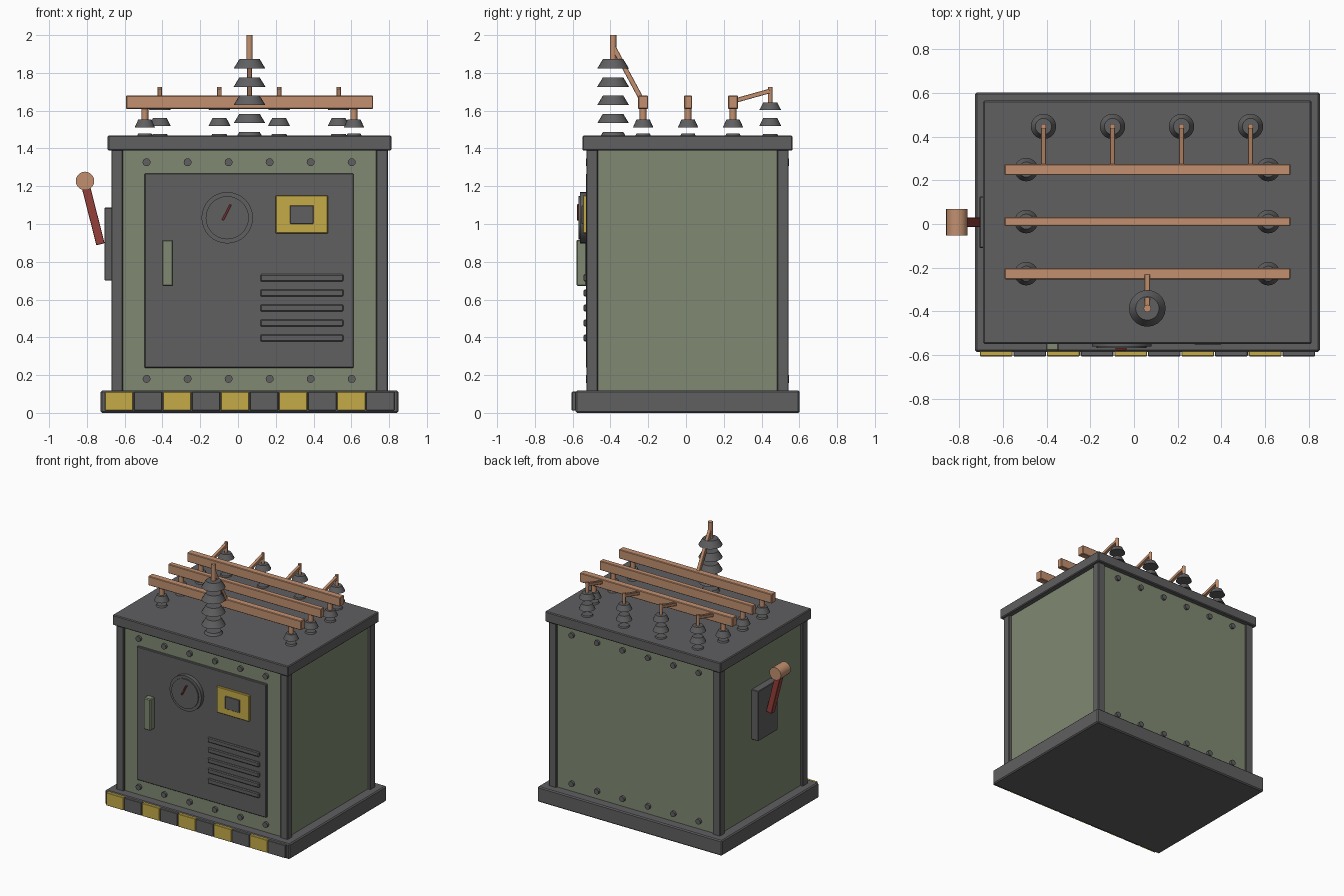
import bpy
from mathutils import Vector

cube = bpy.data.objects.get("Cube")
if cube:
    bpy.data.objects.remove(cube, do_unlink=True)


def material(name, rgb):
    m = bpy.data.materials.new(name)
    m.use_nodes = True
    m.diffuse_color = (*rgb, 1)
    m.node_tree.nodes["Principled BSDF"].inputs["Base Color"].default_value = (*rgb, 1)
    return m


GREY = material("dark grey", (0.115, 0.115, 0.12))
GREEN = material("sage green", (0.215, 0.255, 0.17))
COPPER = material("copper", (0.54, 0.28, 0.16))
YELLOW = material("warning yellow", (0.56, 0.41, 0.065))
RED = material("dull red", (0.30, 0.05, 0.042))


def finish(name, mat, bevel=0.0):
    ob = bpy.context.object
    ob.name = name
    ob.data.materials.append(mat)
    bpy.ops.object.transform_apply(location=False, rotation=False, scale=True)
    if bevel:
        mod = ob.modifiers.new("edge", "BEVEL")
        mod.width = bevel
        mod.segments = 1
    return ob


def box(name, x, y, z, mat, bevel=0.004):
    """Box from (min, max) ranges."""
    bpy.ops.mesh.primitive_cube_add(size=1, location=[sum(r) / 2 for r in (x, y, z)])
    bpy.context.object.scale = [r[1] - r[0] for r in (x, y, z)]
    return finish(name, mat, bevel)


def rod(name, a, b, r1, mat, r2=None, sides=20):
    """Cylinder or frustum from a to b."""
    a, b = Vector(a), Vector(b)
    bpy.ops.mesh.primitive_cone_add(vertices=sides, radius1=r1, radius2=r1 if r2 is None else r2,
                                    depth=(b - a).length, location=(a + b) / 2)
    ob = bpy.context.object
    ob.rotation_euler = (b - a).to_track_quat("Z", "Y").to_euler()
    finish(name, mat)
    bpy.ops.object.shade_smooth_by_angle(angle=0.6)
    return ob


def bar(name, a, b, size, mat):
    """Square-section bar from a to b."""
    a, b = Vector(a), Vector(b)
    bpy.ops.mesh.primitive_cube_add(size=1, location=(a + b) / 2)
    ob = bpy.context.object
    ob.scale = (size, size, (b - a).length)
    ob.rotation_euler = (b - a).to_track_quat("Z", "Y").to_euler()
    return finish(name, mat, 0.002)


def insulator(name, x, y, count, radius, height, pitch, top, stem):
    """Stack of tapered sheds, ending in a copper terminal."""
    for i in range(count):
        z = 1.437 + i * pitch
        rod(f"{name}_shed", (x, y, z), (x, y, z + height), radius, GREY, radius * 0.64)
    rod(f"{name}_terminal", (x, y, z + height / 2), (x, y, top), stem, COPPER, sides=12)


CX, CY = 0.061, 0.008

# Cabinet shell
box("base_plinth", (-0.727, 0.85), (-0.585, 0.602), (0, 0.118), GREY, 0.008)
box("cabinet_body", (-0.65, 0.772), (-0.512, 0.528), (0.1, 1.4), GREEN)
box("top_plate", (-0.69, 0.812), (-0.548, 0.564), (1.388, 1.468), GREY, 0.006)
for sx in (-1, 1):
    for sy in (-1, 1):
        px, py = CX + sx * 0.701, CY + sy * 0.505
        box("corner_post", (px - 0.031, px + 0.031), (py - 0.03, py + 0.03), (0.1, 1.4), GREY)

# Hazard strip on the plinth
step = 0.1537
for i in range(10):
    x0 = -0.707 + i * step
    box("hazard_block", (x0 + 0.002, x0 + step - 0.002), (-0.605, -0.58), (0.012, 0.112),
        GREY if i % 2 else YELLOW, 0.003)

# Bolts on front and back panels
for i in range(6):
    for z in (0.18, 1.327):
        x = -0.484 + i * 0.2172
        rod("front_bolt", (x, -0.505, z), (x, -0.53, z), 0.021, GREY, sides=12)
        rod("back_bolt", (x, 0.52, z), (x, 0.546, z), 0.021, GREY, sides=12)

# Door and fittings
box("door", (-0.495, 0.612), (-0.53, -0.5), (0.238, 1.268), GREY)
box("door_handle", (-0.403, -0.343), (-0.58, -0.525), (0.672, 0.916), GREEN, 0.006)
for i in range(5):
    z = 0.397 + i * 0.0795
    box("vent_louver", (0.118, 0.558), (-0.542, -0.52), (z - 0.019, z + 0.019), GREY, 0.006)
GX, GZ = -0.057, 1.033
rod("gauge_rim", (GX, -0.52, GZ), (GX, -0.56, GZ), 0.136, GREY, sides=32)
rod("gauge_face", (GX, -0.55, GZ), (GX, -0.568, GZ), 0.114, GREY, sides=32)
bar("gauge_needle", (GX - 0.024, -0.572, GZ - 0.012), (GX + 0.018, -0.572, GZ + 0.07), 0.011, RED)
box("warning_plate", (0.199, 0.476), (-0.546, -0.52), (0.95, 1.152), YELLOW)
box("warning_symbol", (0.276, 0.399), (-0.552, -0.54), (1.0, 1.098), GREY, 0.002)

# Side switch
box("switch_box", (-0.707, -0.64), (CY - 0.118, CY + 0.118), (0.7, 1.087), GREY)
bar("switch_lever", (-0.728, CY, 0.893), (-0.81, CY, 1.215), 0.045, RED)
rod("lever_grip", (-0.81, CY - 0.06, 1.228), (-0.81, CY + 0.06, 1.228), 0.049, COPPER)

# Busbars on their supports
for y, half in ((-0.227, 0.026), (0.011, 0.021), (0.249, 0.026)):
    box("busbar", (-0.592, 0.716), (y - half, y + half), (1.609, 1.68), COPPER)
    for x in (-0.493, 0.614):
        insulator("busbar_support", x, y, 2, 0.054, 0.043, 0.074, 1.63, 0.018)

# Rear bushings linked to the rear busbar
for i in range(4):
    x = -0.414 + i * 0.3157
    insulator("rear_bushing", x, 0.446, 3, 0.058, 0.04, 0.083, 1.725, 0.012)
    bar("rear_link", (x, 0.446, 1.705), (x, 0.249, 1.65), 0.024, COPPER)

# Tall front bushing linked to the front busbar
insulator("main_bushing", CX, -0.386, 5, 0.084, 0.05, 0.0965, 2.0, 0.017)
bar("main_link", (CX, -0.386, 1.94), (CX, -0.227, 1.645), 0.026, COPPER)
